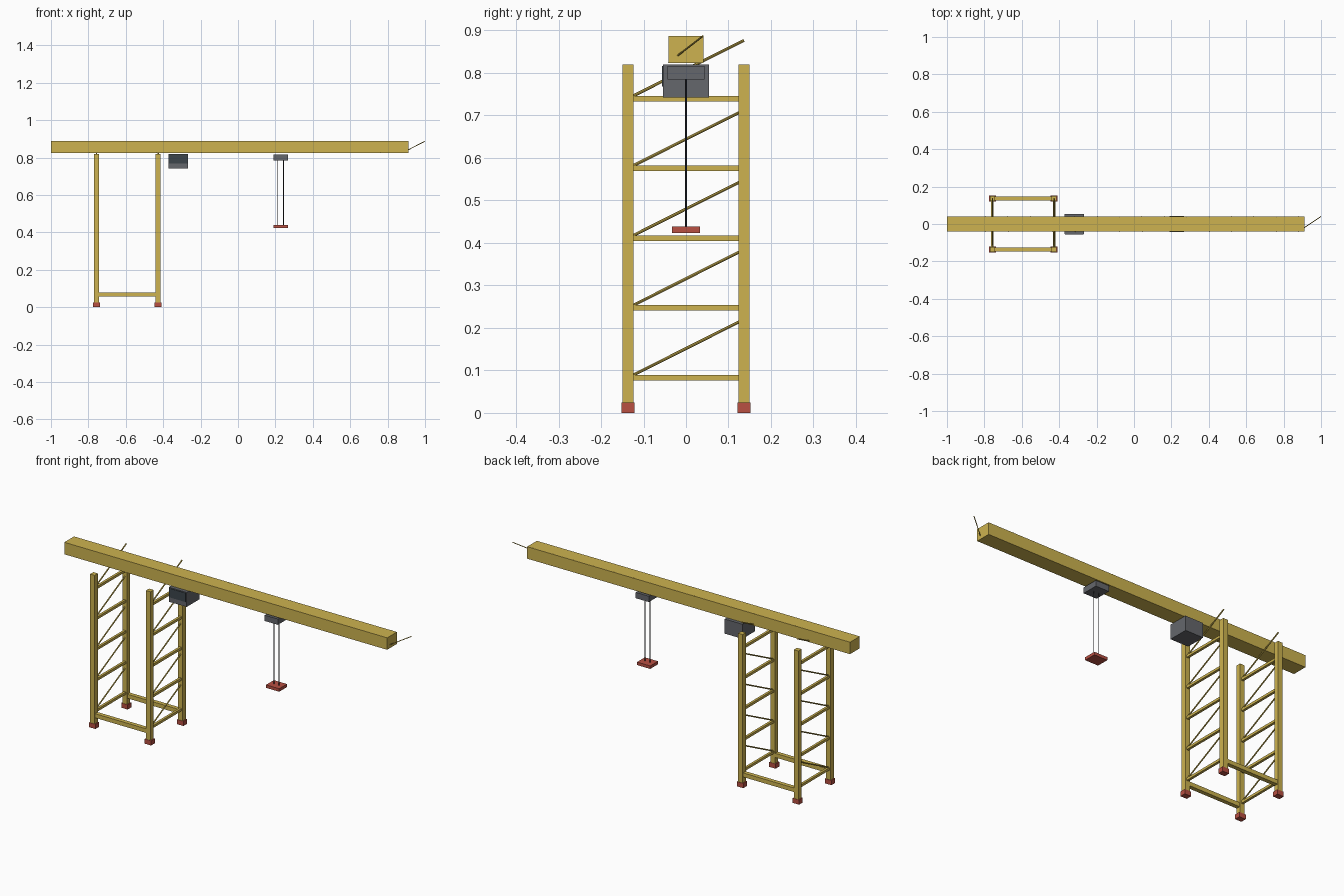
import bpy
from mathutils import Vector

cube = bpy.data.objects.get("Cube")
if cube:
    bpy.data.objects.remove(cube, do_unlink=True)


def material(name, rgb):
    mat = bpy.data.materials.new(name)
    mat.use_nodes = True
    colour = (*rgb, 1)
    mat.diffuse_color = colour
    mat.node_tree.nodes["Principled BSDF"].inputs["Base Color"].default_value = colour
    return mat


YELLOW = material("crane yellow", (0.61, 0.45, 0.08))
RED = material("brick red", (0.48, 0.08, 0.055))
GREY = material("machine grey", (0.13, 0.135, 0.15))
GLASS = material("dark glass", (0.045, 0.06, 0.07))
CABLE = material("cable black", (0.03, 0.03, 0.035))


def finish(name, mat):
    obj = bpy.context.object
    obj.name = name
    obj.data.materials.append(mat)
    return obj


def box(name, mat, low, high):
    low, high = Vector(low), Vector(high)
    bpy.ops.mesh.primitive_cube_add(size=1, location=(low + high) / 2)
    bpy.context.object.scale = high - low
    bpy.ops.object.transform_apply(location=False, rotation=False)
    return finish(name, mat)


def rod(name, mat, start, end, radius):
    start, end = Vector(start), Vector(end)
    span = end - start
    bpy.ops.mesh.primitive_cylinder_add(
        vertices=8, radius=radius, depth=span.length, location=(start + end) / 2,
        rotation=span.to_track_quat("Z", "Y").to_euler())
    bpy.ops.object.shade_smooth_by_angle()
    return finish(name, mat)


# Main beam and the diagonal braces running through it
box("main_beam", YELLOW, (-1, -0.041, 0.823), (0.912, 0.041, 0.887))
pitch = 0.1195
for i in range(16):
    tip = 0.999 - i * pitch
    rod("beam_brace", YELLOW, (tip - pitch, -0.04, 0.825), (tip, 0.04, 0.887), 0.0022)

# Tower legs, feet, rungs and braces
LEG_X = (-0.757, -0.427)
LEG_Y = 0.1365
for x in LEG_X:
    for y in (-LEG_Y, LEG_Y):
        box("leg", YELLOW, (x - 0.0135, y - 0.0135, 0.02), (x + 0.0135, y + 0.0135, 0.82))
        box("foot", RED, (x - 0.019, y - 0.0155, 0), (x + 0.019, y + 0.0155, 0.025))
    for i in range(5):
        z = 0.083 + i * 0.1642
        box("rung", YELLOW, (x - 0.0065, -LEG_Y, z - 0.0065), (x + 0.0065, LEG_Y, z + 0.0065))
        rod("tower_brace", YELLOW, (x, -LEG_Y, z), (x, LEG_Y, z + 0.137), 0.0035)

# Long ground-level tie bars
for y in (-LEG_Y, LEG_Y):
    box("tie_bar", YELLOW, (LEG_X[0], y - 0.011, 0.057), (LEG_X[1], y + 0.011, 0.079))

# Operator cabin with front window
box("cabin", GREY, (-0.372, -0.054, 0.742), (-0.266, 0.054, 0.82))
box("cabin_window", GLASS, (-0.368, -0.057, 0.768), (-0.27, -0.053, 0.816))

# Trolley, hoist cables and load block
box("trolley", GREY, (0.189, -0.044, 0.785), (0.267, 0.044, 0.816))
for x in (0.213, 0.243):
    rod("hoist_cable", CABLE, (x, 0, 0.43), (x, 0, 0.79), 0.002)
box("load_block", RED, (0.189, -0.033, 0.423), (0.267, 0.033, 0.439))
